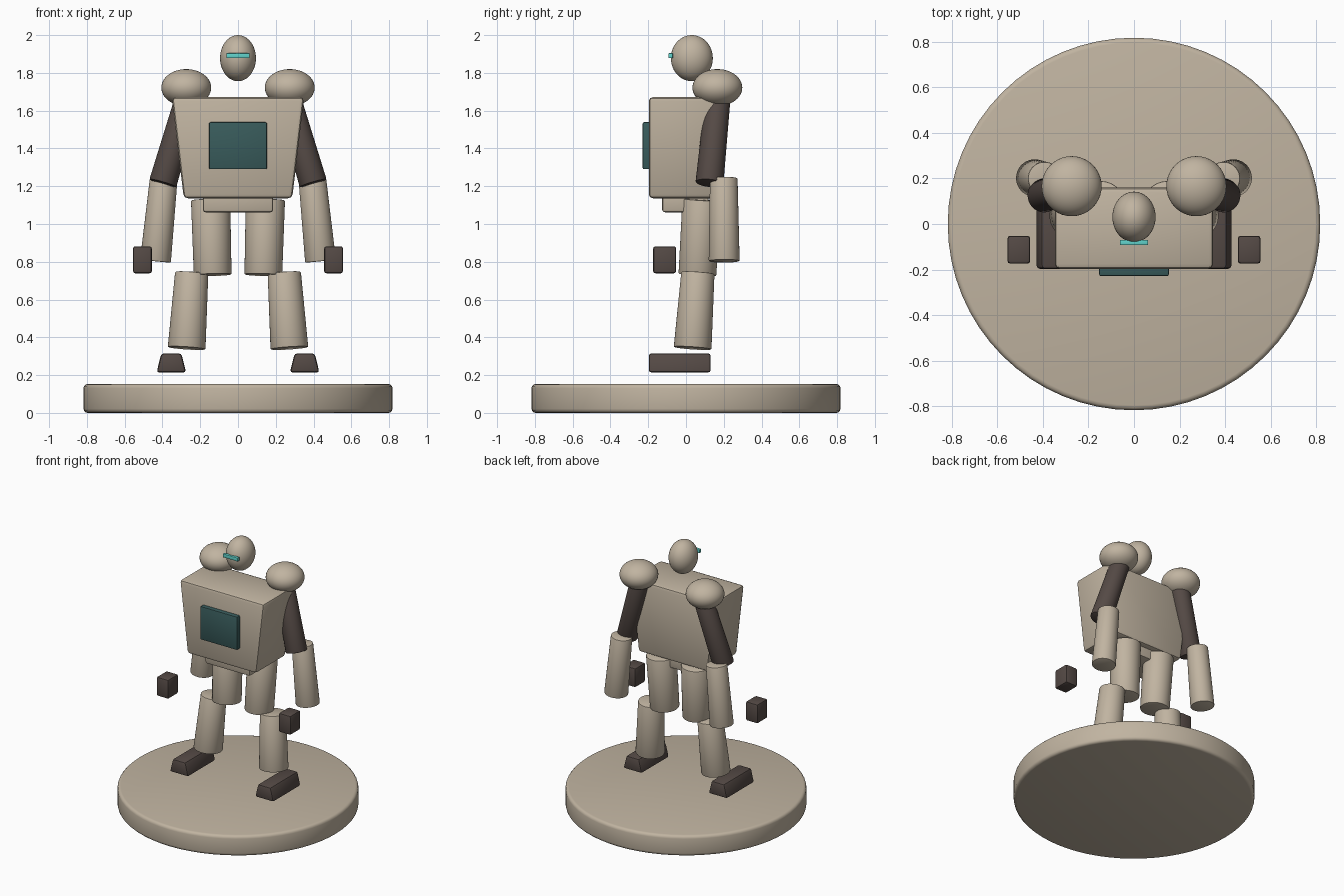
import bpy, bmesh, math
from mathutils import Vector

if "Cube" in bpy.data.objects:
    bpy.data.objects.remove(bpy.data.objects["Cube"])


def make_material(name, rgb):
    m = bpy.data.materials.new(name)
    m.diffuse_color = (*rgb, 1)
    m.use_nodes = True
    m.node_tree.nodes["Principled BSDF"].inputs["Base Color"].default_value = m.diffuse_color
    return m


TAN = make_material("sand_tan", (0.53, 0.455, 0.355))
BROWN = make_material("dark_brown", (0.09, 0.068, 0.06))
TEAL = make_material("deep_teal", (0.04, 0.105, 0.105))
CYAN = make_material("bright_cyan", (0.12, 0.65, 0.6))


def finish(obj, name, mat, bevel=0.0, segments=2):
    """Name, colour, bevel and smooth a part."""
    obj.name = name
    obj.data.materials.append(mat)
    if bevel:
        b = obj.modifiers.new("bevel", 'BEVEL')
        b.width, b.segments, b.limit_method = bevel, segments, 'ANGLE'
        b.angle_limit = math.radians(40)
        bpy.context.view_layer.objects.active = obj
        bpy.ops.object.modifier_apply(modifier="bevel")
    bpy.ops.object.shade_smooth_by_angle(angle=math.radians(35))
    return obj


def box(name, mat, x, y, z, bevel, top=1.0):
    """Box from (min, max) ranges; top scales the upper face in x."""
    bpy.ops.mesh.primitive_cube_add(size=1)
    obj = bpy.context.object
    cx = sum(x) / 2
    for v in obj.data.vertices:
        c = v.co
        wide = top if c.z > 0 else 1.0
        v.co = (cx + c.x * (x[1] - x[0]) * wide,
                y[1] if c.y > 0 else y[0],
                z[1] if c.z > 0 else z[0])
    return finish(obj, name, mat, bevel)


def ball(name, mat, centre, radii):
    bpy.ops.mesh.primitive_uv_sphere_add(segments=40, ring_count=24, radius=1)
    obj = bpy.context.object
    for v in obj.data.vertices:
        v.co = Vector(centre) + Vector(a * b for a, b in zip(v.co, radii))
    return finish(obj, name, mat)


def limb(name, mat, bottom, top, r_bottom, r_top, bevel=0.006):
    """Tapered cylinder running between two points."""
    bottom, top = Vector(bottom), Vector(top)
    axis = top - bottom
    bpy.ops.mesh.primitive_cone_add(vertices=40, radius1=r_bottom,
                                    radius2=r_top, depth=axis.length)
    obj = bpy.context.object
    turn = axis.to_track_quat('Z', 'Y')
    for v in obj.data.vertices:
        v.co = turn @ v.co + (bottom + top) / 2
    return finish(obj, name, mat, bevel)


# Round display base
bpy.ops.mesh.primitive_cylinder_add(vertices=64, radius=0.818, depth=0.153,
                                    location=(0, 0, 0.0765))
finish(bpy.context.object, "base", TAN, 0.022, 3)

# Head and visor
ball("head", TAN, (0, 0.031, 1.878), (0.095, 0.111, 0.122))
box("visor", CYAN, (-0.062, 0.062), (-0.092, -0.07), (1.878, 1.904), 0.002)

# Torso, chest panel and pelvis
box("torso", TAN, (-0.287, 0.287), (-0.197, 0.16), (1.136, 1.672), 0.022, 1.22)
box("chest_panel", TEAL, (-0.153, 0.153), (-0.229, -0.17), (1.29, 1.539), 0.007)
box("pelvis", TAN, (-0.186, 0.186), (-0.126, 0.12), (1.062, 1.2), 0.014)

# Mirrored arms and legs
for side, s in (("left", -1), ("right", 1)):
    ball(side + "_shoulder", TAN, (s * 0.274, 0.166, 1.722), (0.132, 0.132, 0.098))
    limb(side + "_upper_arm", BROWN, (s * 0.398, 0.124, 1.215),
         (s * 0.25, 0.174, 1.72), 0.074, 0.066)
    limb(side + "_forearm", TAN, (s * 0.437, 0.202, 0.803),
         (s * 0.393, 0.2, 1.243), 0.082, 0.073)
    box(side + "_hand", BROWN, sorted((s * 0.456, s * 0.556)),
        (-0.174, -0.052), (0.739, 0.882), 0.012)
    limb(side + "_thigh", TAN, (s * 0.134, 0.06, 0.73),
         (s * 0.145, 0.085, 1.128), 0.1, 0.104)
    limb(side + "_shin", TAN, (s * 0.272, 0.035, 0.342),
         (s * 0.245, 0.063, 0.742), 0.1, 0.088)
    box(side + "_foot", BROWN, sorted((s * 0.275, s * 0.431)),
        (-0.197, 0.131), (0.214, 0.315), 0.014, 0.68)
